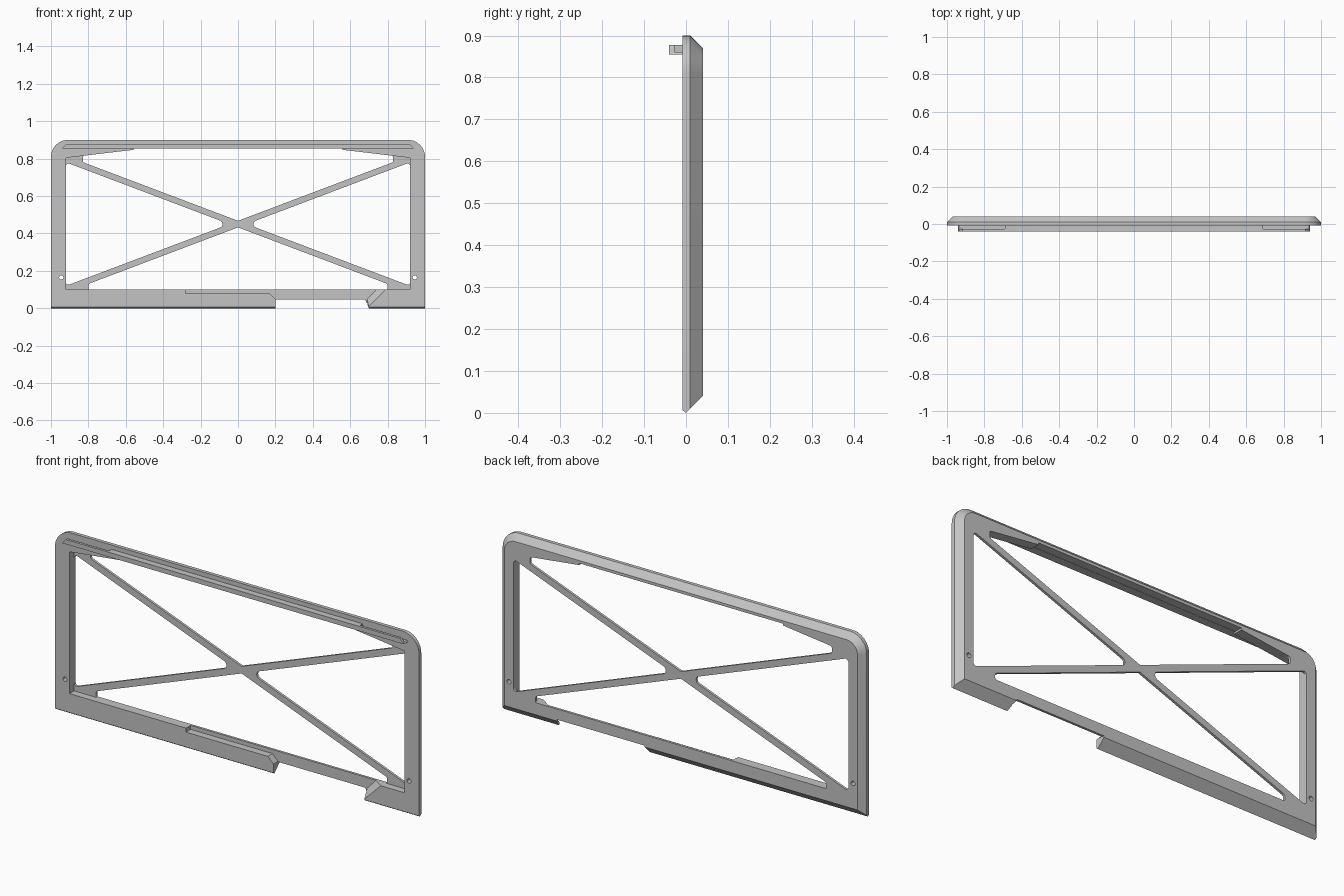
import bpy
import bmesh
from mathutils import Vector

cube = bpy.data.objects.get("Cube")
if cube:
    bpy.data.objects.remove(cube, do_unlink=True)

grey = bpy.data.materials.new("mid grey")
grey.use_nodes = True
colour = (0.55, 0.55, 0.55, 1)
grey.diffuse_color = colour
grey.node_tree.nodes["Principled BSDF"].inputs["Base Color"].default_value = colour


def rounded(points, steps=8):
    """Outline in x, z; a third number on a point is its corner radius."""
    out = []
    for i, point in enumerate(points):
        p = Vector(point[:2])
        r = point[2] if len(point) > 2 else 0
        if not r:
            out.append(p)
            continue
        a = (Vector(points[i - 1][:2]) - p).normalized()
        b = (Vector(points[(i + 1) % len(points)][:2]) - p).normalized()
        tangent = r * (1 + a.dot(b)) / abs(a.x * b.y - a.y * b.x)
        centre = p + (a + b).normalized() * (r * r + tangent * tangent) ** 0.5
        start, end = p + a * tangent - centre, p + b * tangent - centre
        for k in range(steps + 1):
            direction = start.lerp(end, k / steps).normalized()
            out.append(centre + direction * r)
    return out


def loft(name, rings):
    """Solid through a list of (y, outline) sections."""
    bm = bmesh.new()
    loops = [[bm.verts.new((p[0], y, p[1])) for p in outline] for y, outline in rings]
    for low, high in zip(loops, loops[1:]):
        n = len(low)
        for i in range(n):
            j = (i + 1) % n
            bm.faces.new((low[i], low[j], high[j], high[i]))
    bm.faces.new(loops[0])
    bm.faces.new(loops[-1])
    bmesh.ops.recalc_face_normals(bm, faces=bm.faces)
    mesh = bpy.data.meshes.new(name)
    bm.to_mesh(mesh)
    bm.free()
    mesh.materials.append(grey)
    obj = bpy.data.objects.new(name, mesh)
    bpy.context.collection.objects.link(obj)
    return obj


def prism(name, outline, y0, y1):
    return loft(name, [(y0, outline), (y1, outline)])


def mirrored(half):
    """Complete an outline listed on its left half."""
    return half + [(-p[0], *p[1:]) for p in reversed(half)]


def select(obj):
    bpy.ops.object.select_all(action="DESELECT")
    obj.select_set(True)
    bpy.context.view_layer.objects.active = obj


def cut(target, cutter):
    cutter.hide_render = True
    mod = target.modifiers.new("cut", "BOOLEAN")
    mod.operation, mod.solver, mod.object = "DIFFERENCE", "EXACT", cutter
    select(target)
    bpy.ops.object.modifier_apply(modifier=mod.name)
    bpy.data.objects.remove(cutter, do_unlink=True)


# Outer panel with rounded top corners and a chamfered back
FRONT, WEB, BACK = -0.008, 0.028, 0.04


def panel_outline(inset, bottom):
    x, r = 1 - inset, 0.09 - inset
    return rounded(mirrored([(-x, bottom), (-x, 0.9 - inset, r)]))


frame = loft("panel_frame", [(FRONT, panel_outline(0, 0.006)), (0, panel_outline(0, 0)),
                             (0.01, panel_outline(0, 0.01)), (BACK, panel_outline(0.03, 0.04))])

# Deep front opening, leaving a thin web at the back
gusset = [(-0.56, 0.847), (-0.56, 0.856)]
cut(frame, prism("front_opening", mirrored([(-0.92, 0.1), (-0.92, 0.804)] + gusset), -0.1, WEB))

# Openings through the web, leaving the crossed braces
SLOPE, MID, HALF = 0.378, 0.45, 0.0175


def brace_edge(x, side):
    return MID + SLOPE * abs(x) + side * HALF


top_half = [(-0.83, brace_edge(0.83, 1), 0.015), (-0.83, 0.815, 0.012)] + gusset
cut(frame, prism("top_opening", rounded([(0, MID + HALF)] + mirrored(top_half)), -0.1, 0.1))

low = 2 * MID - brace_edge(0.8, 1)
bottom_half = [(-0.8, low, 0.014), (-0.8, 0.1, 0.008)]
cut(frame, prism("bottom_opening", rounded([(0, MID - HALF)] + mirrored(bottom_half)), -0.1, 0.1))

for s in (-1, 1):
    high = brace_edge(0.92, -1)
    side = [(s * 0.92, high, 0.014), (s * 0.92, 2 * MID - high, 0.014), (s * HALF / SLOPE, MID, 0.02)]
    cut(frame, prism("side_opening", rounded(side), -0.1, 0.1))
    # Small screw hole in each upright
    x, z, r = s * 0.945, 0.165, 0.011
    hole = [(x + i * r, z + j * r, r * 0.98) for i, j in ((-1, -1), (1, -1), (1, 1), (-1, 1))]
    cut(frame, prism("screw_hole", rounded(hole, 4), -0.1, 0.1))

# Stepped recess in the front of the bottom rail, with a sloping right end
step = [(-0.28, 0.15), (-0.28, 0.08), (0.17, 0.08), (0.2, 0.05), (0.2, -0.05), (0.7, -0.05)]
shallow = step + [(0.7, 0.01), (0.84, 0.15)]
deep = step + [(0.69, 0.047), (0.787, 0.15)]
cut(frame, loft("rail_recess", [(-0.05, shallow), (FRONT, shallow), (WEB, deep)]))

# Notch through the bottom edge
cut(frame, prism("bottom_notch", [(0.2, -0.05), (0.2, 0.047), (0.68, 0.047), (0.7, 0), (0.7, -0.05)], -0.1, 0.1))

# Lip along the front of the top rail, with a rim and a shallow pocket at each end
parts = [frame,
         prism("lip_floor", mirrored([(-0.94, 0.855), (-0.935, 0.861)]), -0.04, 0),
         prism("lip_rim", mirrored([(-0.935, 0.86), (-0.918, 0.878)]), -0.04, -0.028),
         prism("lip_centre", mirrored([(-0.69, 0.86), (-0.69, 0.878)]), -0.029, 0)]

for part in parts:
    select(part)
    bpy.ops.object.shade_smooth_by_angle(angle=0.5)
